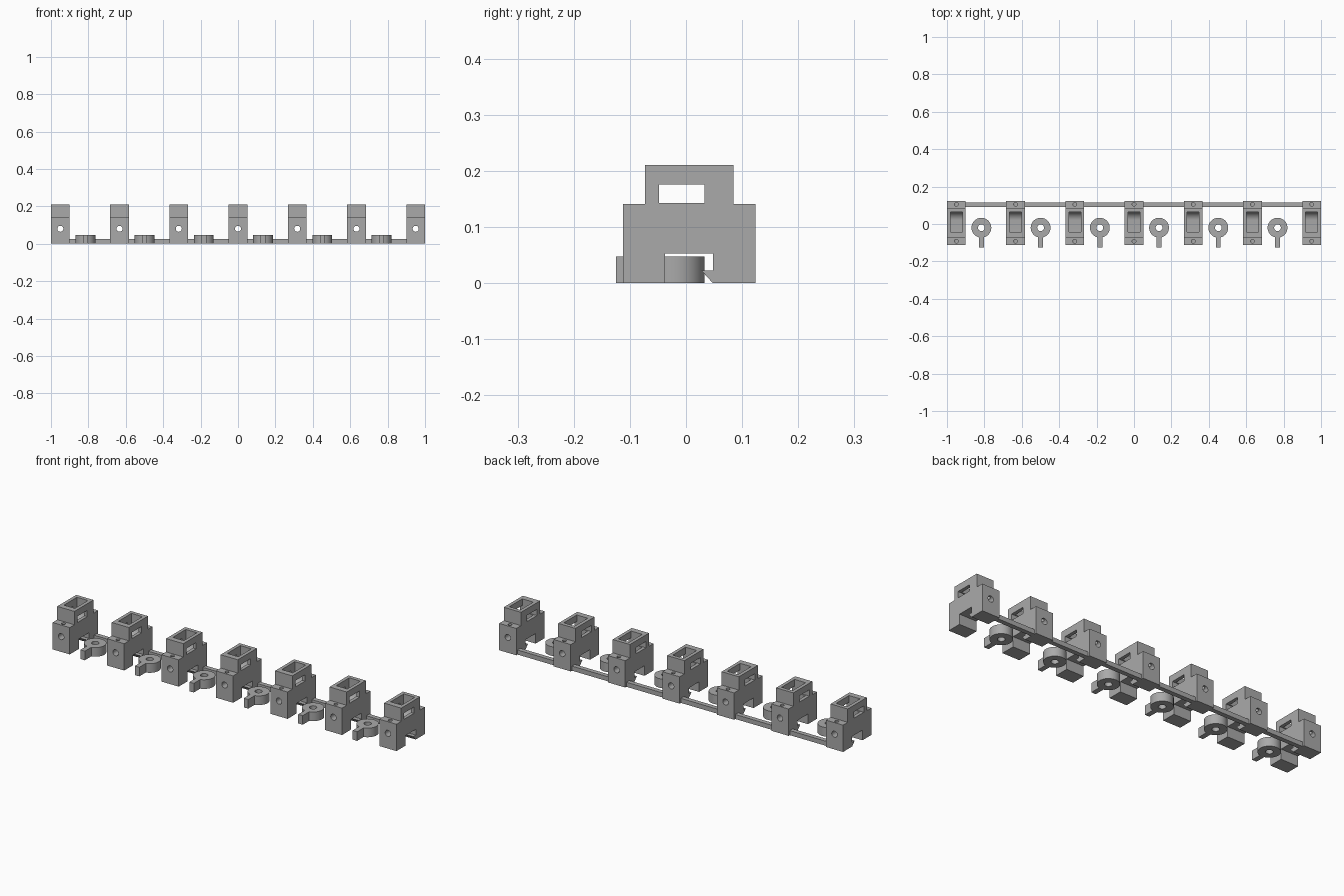
import bpy
import bmesh
from math import sin, cos, pi, radians, asin
from mathutils import Vector

cube = bpy.data.objects.get("Cube")
if cube:
    bpy.data.objects.remove(cube, do_unlink=True)

# One plain grey plastic
grey = bpy.data.materials.new("grey plastic")
grey.use_nodes = True
GREY = (0.4, 0.4, 0.4, 1)
grey.diffuse_color = GREY
grey.node_tree.nodes["Principled BSDF"].inputs["Base Color"].default_value = GREY


def prism(name, outline, axis, lo, hi):
    """Extrude a closed 2D outline along an axis from lo to hi."""
    place = {"x": lambda a, b, d: (d, a, b),
             "y": lambda a, b, d: (a, d, b),
             "z": lambda a, b, d: (a, b, d)}[axis]
    bm = bmesh.new()
    face = bm.faces.new([bm.verts.new(place(a, b, lo)) for a, b in outline])
    shift = Vector(place(0, 0, hi - lo))
    new = bmesh.ops.extrude_face_region(bm, geom=[face], use_keep_orig=True)["geom"]
    bmesh.ops.translate(bm, vec=shift, verts=[v for v in new if isinstance(v, bmesh.types.BMVert)])
    bmesh.ops.recalc_face_normals(bm, faces=bm.faces)
    mesh = bpy.data.meshes.new(name)
    bm.to_mesh(mesh)
    bm.free()
    mesh.materials.append(grey)
    obj = bpy.data.objects.new(name, mesh)
    bpy.context.collection.objects.link(obj)
    return obj


def arc(cx, cy, r, start, end, n):
    return [(cx + r * cos(start + (end - start) * i / n),
             cy + r * sin(start + (end - start) * i / n)) for i in range(n + 1)]


def circle(cx, cy, r, n=32):
    return arc(cx, cy, r, 0, 2 * pi, n)[:-1]


def rect(a0, a1, b0, b1):
    return [(a0, b0), (a1, b0), (a1, b1), (a0, b1)]


def carve(obj, cutters):
    """Subtract the cutters, bake the result and smooth the round walls."""
    for c in cutters:
        c.hide_render = True
        mod = obj.modifiers.new("cut", "BOOLEAN")
        mod.operation = "DIFFERENCE"
        mod.solver = "EXACT"
        mod.object = c
    deps = bpy.context.evaluated_depsgraph_get()
    baked = bpy.data.meshes.new_from_object(obj.evaluated_get(deps))
    obj.modifiers.clear()
    obj.data = baked
    for c in cutters:
        bpy.data.objects.remove(c, do_unlink=True)
    bpy.ops.object.select_all(action="DESELECT")
    obj.select_set(True)
    bpy.context.view_layer.objects.active = obj
    bpy.ops.object.shade_smooth_by_angle(angle=radians(30))


def repeat(obj, xs):
    """Place linked copies along the row."""
    obj.location.x = xs[0]
    for x in xs[1:]:
        twin = obj.copy()
        twin.location.x = x
        bpy.context.collection.objects.link(twin)


PITCH = 1.9 / 6
block_x = [-0.95 + PITCH * i for i in range(7)]
ring_x = [-0.816 + PITCH * i for i in range(6)]

# Clip block: stepped body with a hooked notch underneath
block = prism("clip_block", [
    (-0.112, 0), (-0.037, 0), (-0.037, 0.053), (0.048, 0.053), (0.048, 0.023),
    (0.027, 0.023), (0.048, 0), (0.124, 0), (0.124, 0.141), (0.085, 0.141),
    (0.085, 0.211), (-0.073, 0.211), (-0.073, 0.141), (-0.112, 0.141)],
    "x", -0.05, 0.05)

# Pocket with a rounded back, side window, cross bore and two screw holes
pocket = [(-0.043, 0.25), (-0.043, 0.105)] + arc(0.02, 0.15, 0.045, -pi / 2, 0, 12) + [(0.065, 0.25)]
carve(block, [
    prism("pocket_cutter", pocket, "x", -0.032, 0.032),
    prism("window_cutter", rect(-0.048, 0.033, 0.143, 0.176), "x", -0.1, 0.1),
    prism("bore_cutter", circle(0, 0.08, 0.016), "y", -0.2, 0.2),
    prism("front_screw_cutter", circle(0, -0.092, 0.01, 24), "z", 0.08, 0.2),
    prism("back_screw_cutter", circle(0, 0.105, 0.01, 24), "z", 0.08, 0.2)])
repeat(block, block_x)

# Ring with a short front tab
R, HALF, CY = 0.053, 0.013, -0.02
gap = asin(HALF / R)
tab = [(-HALF, -0.125), (HALF, -0.125)]
ring = prism("tab_ring", tab + arc(0, CY, R, -pi / 2 + gap, 1.5 * pi - gap, 40), "z", 0, 0.048)
carve(ring, [prism("ring_hole_cutter", circle(0, CY, 0.018), "z", -0.1, 0.1)])
repeat(ring, ring_x)

# Thin bars joining neighbouring blocks at the back
bar = prism("link_bar", rect(0.09, 0.114, 0, 0.024), "x", 0.05, PITCH - 0.05)
repeat(bar, block_x[:-1])
